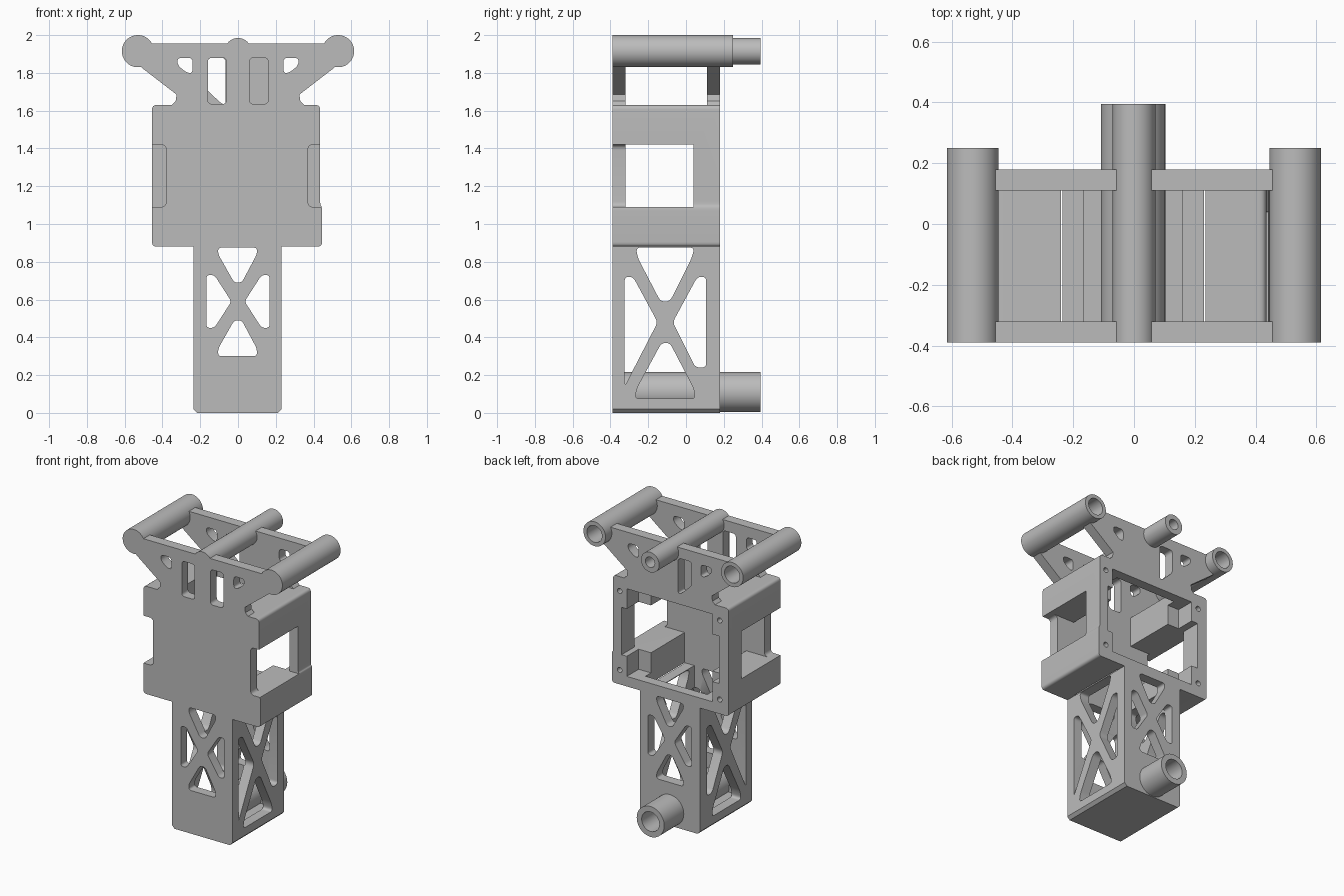
import bpy, bmesh
from mathutils import Vector

cube = bpy.data.objects.get("Cube")
if cube:
    bpy.data.objects.remove(cube)

grey = bpy.data.materials.new("plain_grey")
grey.use_nodes = True
grey.diffuse_color = (0.5, 0.5, 0.5, 1)
grey.node_tree.nodes["Principled BSDF"].inputs["Base Color"].default_value = (0.5, 0.5, 0.5, 1)

FRONT, BACK, WALL = -0.39, 0.18, 0.07
IN_FRONT, IN_BACK = FRONT + WALL, BACK - WALL


def rounded(points, radius, steps=6):
    """Soften every corner of a closed 2D outline."""
    if radius == 0:
        return points
    out = []
    pts = [Vector(p) for p in points]
    for i, p in enumerate(pts):
        a, b = pts[i - 1] - p, pts[(i + 1) % len(pts)] - p
        start = p + a.normalized() * min(radius, a.length * 0.45)
        end = p + b.normalized() * min(radius, b.length * 0.45)
        for s in range(steps + 1):
            t = s / steps
            out.append(start * (1 - t) ** 2 + p * 2 * t * (1 - t) + end * t * t)
    return out


def prism(name, points, a, b, axis="y", radius=0.0):
    """Extrude an outline (x, z) along y, or (y, z) along x."""
    bm = bmesh.new()
    place = (lambda u, v: (u, a, v)) if axis == "y" else (lambda u, v: (a, u, v))
    face = bm.faces.new([bm.verts.new(place(*p)) for p in rounded(points, radius)])
    ext = bmesh.ops.extrude_face_region(bm, geom=[face])
    shift = Vector((0, b - a, 0)) if axis == "y" else Vector((b - a, 0, 0))
    bmesh.ops.translate(bm, vec=shift, verts=[g for g in ext["geom"] if isinstance(g, bmesh.types.BMVert)])
    bmesh.ops.recalc_face_normals(bm, faces=bm.faces)
    mesh = bpy.data.meshes.new(name)
    bm.to_mesh(mesh)
    bm.free()
    mesh.materials.append(grey)
    obj = bpy.data.objects.new(name, mesh)
    bpy.context.collection.objects.link(obj)
    return obj


def rect(u0, u1, v0, v1):
    return [(u0, v0), (u1, v0), (u1, v1), (u0, v1)]


def rod(name, x, z, r, a, b):
    bpy.ops.mesh.primitive_cylinder_add(vertices=48, radius=r, depth=b - a,
                                        location=(x, (a + b) / 2, z), rotation=(1.570796, 0, 0))
    obj = bpy.context.object
    obj.name = name
    obj.data.materials.append(grey)
    return obj


def flip(points):
    return [(-u, v) for u, v in points]


def carve(obj, cutters):
    """Subtract the cutters, bake the result and discard them."""
    for c in cutters:
        c.hide_render = True
        mod = obj.modifiers.new("cut", "BOOLEAN")
        mod.operation, mod.solver, mod.object = "DIFFERENCE", "EXACT", c
    bpy.context.view_layer.update()
    mesh = bpy.data.meshes.new_from_object(obj.evaluated_get(bpy.context.evaluated_depsgraph_get()))
    obj.modifiers.clear()
    obj.data = mesh
    for c in cutters:
        bpy.data.objects.remove(c)
    finish(obj)


def finish(obj):
    bpy.ops.object.select_all(action="DESELECT")
    obj.select_set(True)
    bpy.context.view_layer.objects.active = obj
    bpy.ops.object.shade_smooth_by_angle(angle=0.6)


# Tubes: name, x, z, outer radius, bore radius, rear end
TUBES = [("right_tube", -0.53, 1.915, 0.085, 0.058, 0.25),
         ("left_tube", 0.53, 1.915, 0.085, 0.058, 0.25),
         ("centre_tube", 0, 1.915, 0.07, 0.036, 0.395),
         ("lower_tube", -0.003, 0.11, 0.106, 0.068, 0.395)]


def bore(tube):
    return rod("bore", tube[1], tube[2], tube[4], IN_FRONT, 0.5)


for tube in TUBES:
    name, x, z, r, _, end = tube
    carve(rod(name, x, z, r, FRONT, end), [bore(tube)])

# Main housing with a shaft, side notches, side windows and a rear opening
housing = prism("housing", [(-0.455, 0.88), (0.445, 0.88), (0.445, 1.09), (0.435, 1.1), (0.435, 1.63),
                            (-0.455, 1.63)], FRONT, BACK, radius=0.025)
cuts = [prism("shaft", rect(-0.24, 0.235, 0.8, 1.7), IN_FRONT, IN_BACK),
        prism("side_window", rect(IN_FRONT, 0.04, 1.09, 1.42), -0.6, 0.6, "x"),
        prism("rear_opening", rect(-0.33, 0.33, 0.95, 1.56), 0.05, 0.3),
        prism("rear_opening_wide", rect(-0.38, 0.37, 1.09, 1.42), 0.03, 0.3)]
for s in (-1, 1):
    inner = 0.38 if s < 0 else 0.37
    cuts.append(prism("notch", rect(s * inner, s * 0.6, 1.09, 1.42), -0.5, 0.04, radius=0.03))
    for z in (0.98, 1.53):
        cuts.append(rod("screw_hole", s * 0.385, z, 0.018, 0.0, 0.3))
carve(housing, cuts)

# Hollow leg with truss windows on all four sides
leg = prism("leg", [(-0.235, 0.88), (-0.235, 0.02), (-0.215, 0), (0.21, 0), (0.23, 0.02), (0.23, 0.88)],
            FRONT, BACK)
cuts = [prism("leg_hollow", rect(-0.165, 0.16, 0.07, 1), IN_FRONT, IN_BACK), bore(TUBES[3])]
side_gap = [(-0.167, 0.73), (-0.125, 0.73), (-0.035, 0.59), (-0.125, 0.45), (-0.167, 0.45)]
for gap in ([(-0.105, 0.875), (0.1, 0.875), (0.1, 0.84), (0.02, 0.69), (-0.02, 0.69), (-0.105, 0.84)],
            [(-0.105, 0.3), (0.1, 0.3), (0.1, 0.34), (0.02, 0.49), (-0.02, 0.49), (-0.105, 0.34)],
            side_gap, flip(side_gap)):
    cuts.append(prism("truss_gap", gap, -0.5, 0.3, radius=0.02))
for gap in ([(-0.265, 0.875), (0.045, 0.875), (0.03, 0.82), (-0.085, 0.59), (-0.135, 0.59), (-0.255, 0.82)],
            [(-0.27, 0.075), (0.05, 0.075), (0.04, 0.13), (-0.085, 0.37), (-0.13, 0.37), (-0.26, 0.13)],
            [(-0.325, 0.72), (-0.28, 0.72), (-0.15, 0.48), (-0.325, 0.14)],
            [(0.107, 0.72), (0.06, 0.72), (-0.07, 0.48), (0.05, 0.24), (0.107, 0.24)]):
    cuts.append(prism("truss_gap", gap, -0.5, 0.5, "x", radius=0.025))
carve(leg, cuts)

# Winged upper plates, front and rear
half = [(-0.53, 1.955), (-0.53, 1.845), (-0.5, 1.82), (-0.325, 1.685), (-0.33, 1.65), (-0.35, 1.63)]
wing = half + flip(half)[::-1]
eye = [(-0.32, 1.88), (-0.24, 1.88), (-0.24, 1.8), (-0.27, 1.8), (-0.32, 1.84)]
corner_gap = [(-0.17, 1.88), (-0.065, 1.88), (-0.065, 1.635), (-0.085, 1.635), (-0.17, 1.715)]
slot = rect(0.06, 0.16, 1.635, 1.88)
for name, a, b, gaps in (("front_wing_plate", FRONT, IN_FRONT, (flip(slot), slot)),
                         ("rear_wing_plate", IN_BACK, BACK, (corner_gap,))):
    cuts = [prism("plate_gap", g, a - 0.1, b + 0.1, radius=0.025) for g in (eye, flip(eye)) + gaps]
    if a == IN_BACK:
        cuts += [bore(t) for t in TUBES[:3]]
    carve(prism(name, wing, a, b), cuts)
